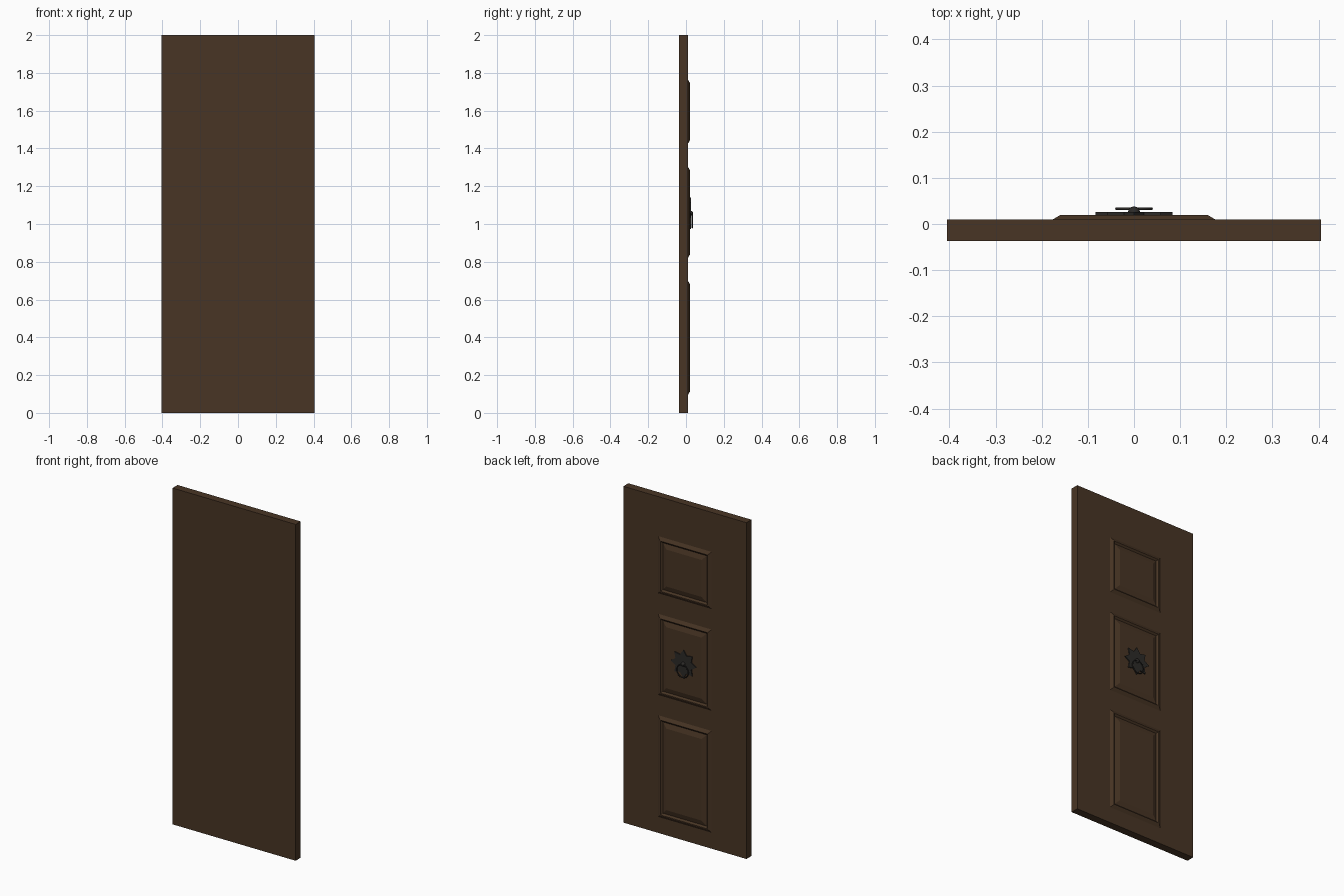
import bpy, bmesh, math

if "Cube" in bpy.data.objects:
    bpy.data.objects.remove(bpy.data.objects["Cube"])


def material(name, color):
    m = bpy.data.materials.new(name)
    m.diffuse_color = (*color, 1)
    m.use_nodes = True
    m.node_tree.nodes["Principled BSDF"].inputs["Base Color"].default_value = m.diffuse_color
    return m


wood = material("dark_wood", (0.066, 0.036, 0.018))
iron = material("dark_iron", (0.025, 0.023, 0.021))


def loft(name, rings, mat):
    """Join successive loops of points with quads and cap both ends."""
    bm = bmesh.new()
    loops = [[bm.verts.new(p) for p in ring] for ring in rings]
    n = len(loops[0])
    for a, b in zip(loops, loops[1:]):
        for i in range(n):
            j = (i + 1) % n
            bm.faces.new((a[i], a[j], b[j], b[i]))
    bm.faces.new(loops[0])
    bm.faces.new(loops[-1])
    bmesh.ops.recalc_face_normals(bm, faces=bm.faces)
    mesh = bpy.data.meshes.new(name)
    bm.to_mesh(mesh)
    bm.free()
    mesh.materials.append(mat)
    obj = bpy.data.objects.new(name, mesh)
    bpy.context.collection.objects.link(obj)
    return obj


def rect(half_w, z0, z1, y, inset=0):
    w, a, b = half_w - inset, z0 + inset, z1 - inset
    return [(-w, y, a), (w, y, a), (w, y, b), (-w, y, b)]


# Door slab
loft("door_slab", [rect(0.405, 0, 2, -0.037), rect(0.405, 0, 2, 0.01)], wood)

# Raised panels: moulding ridge, groove, bevelled field (inset, y)
profile = [(0, 0.008), (0, 0.01), (0.017, 0.02), (0.021, 0.02),
           (0.031, 0.011), (0.06, 0.02)]
for name, z0, z1 in (("lower_panel", 0.095, 0.70),
                     ("middle_panel", 0.82, 1.303),
                     ("upper_panel", 1.425, 1.765)):
    loft(name, [rect(0.176, z0, z1, y, i) for i, y in profile], wood)

# Eight-pointed star plate
KZ = 1.057


def star(y):
    pts = []
    for i in range(16):
        r = 0.083 if i % 2 == 0 else 0.056
        a = math.pi * i / 8
        pts.append((r * math.cos(a), y, KZ + r * math.sin(a)))
    return pts


loft("knocker_plate", [star(0.019), star(0.026)], iron)

# Knob and hanging ring
bpy.ops.mesh.primitive_uv_sphere_add(segments=16, ring_count=10, radius=0.013,
                                     location=(0, 0.025, KZ))
knob = bpy.context.object
knob.name = "knocker_knob"
bpy.ops.mesh.primitive_torus_add(major_segments=32, minor_segments=8,
                                 major_radius=0.038, minor_radius=0.003,
                                 location=(0, 0.033, KZ - 0.04),
                                 rotation=(math.pi / 2, 0, 0))
ring = bpy.context.object
ring.name = "knocker_ring"
for o in (knob, ring):
    o.data.materials.append(iron)
    o.data.polygons.foreach_set("use_smooth", [True] * len(o.data.polygons))
